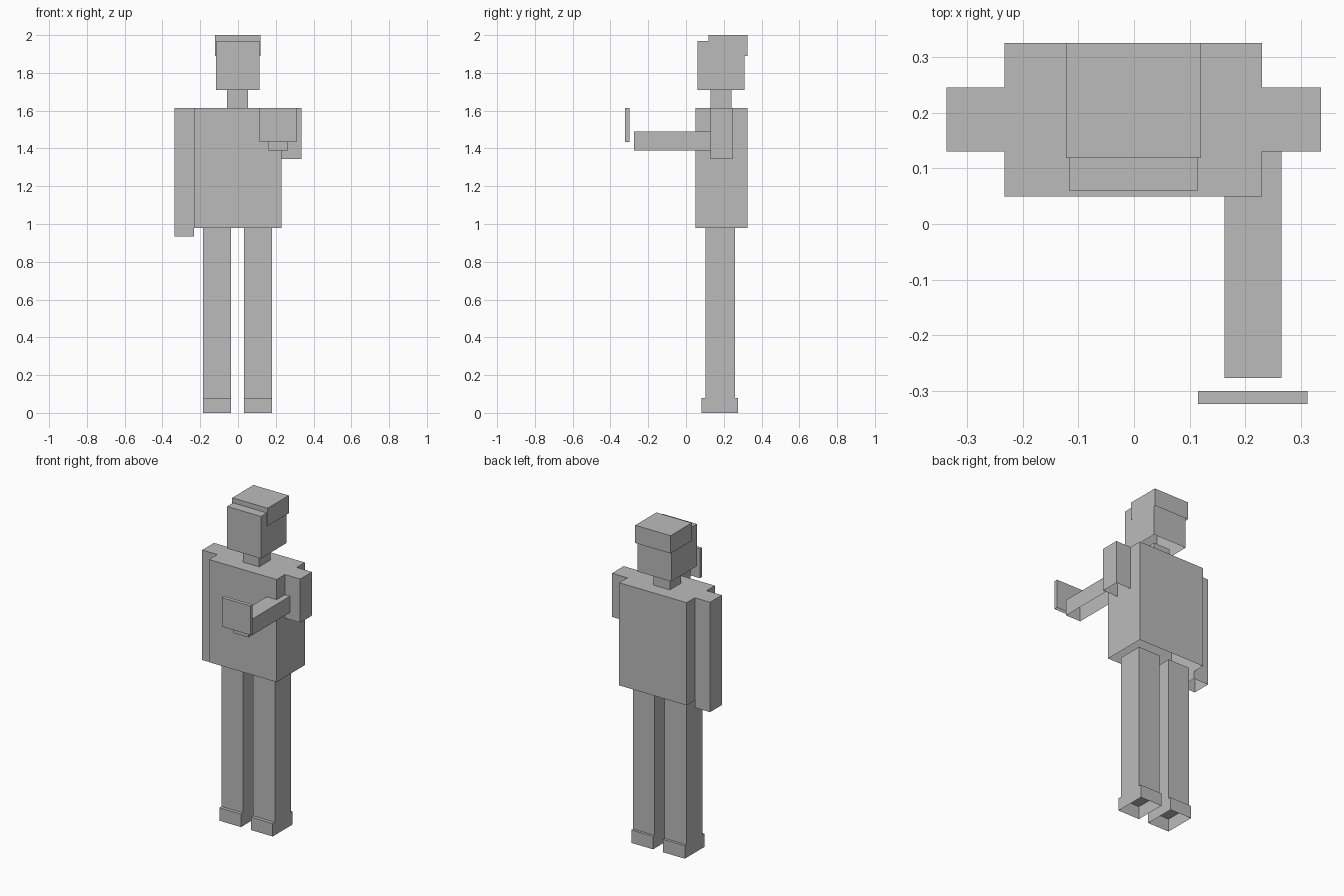
import bpy, bmesh

if "Cube" in bpy.data.objects:
    bpy.data.objects.remove(bpy.data.objects["Cube"])

grey = bpy.data.materials.new("plain grey")
grey.diffuse_color = (0.5, 0.5, 0.5, 1)
grey.use_nodes = True
grey.node_tree.nodes["Principled BSDF"].inputs["Base Color"].default_value = grey.diffuse_color


def shell(name, x, y, z):
    """Box shell spanning the given ranges, open underneath."""
    bm = bmesh.new()
    bmesh.ops.create_cube(bm, size=1)
    for v in bm.verts:
        v.co = [r[0] if c < 0 else r[1] for c, r in zip(v.co, (x, y, z))]
    bm.normal_update()
    under = [f for f in bm.faces if f.normal.z < -0.9]
    bmesh.ops.delete(bm, geom=under, context='FACES')
    mesh = bpy.data.meshes.new(name)
    bm.to_mesh(mesh)
    bm.free()
    mesh.materials.append(grey)
    obj = bpy.data.objects.new(name, mesh)
    bpy.context.collection.objects.link(obj)
    return obj


# Legs and shoes
for side, x in (("right", (-0.185, -0.036)), ("left", (0.032, 0.181))):
    shell(side + "_leg", x, (0.102, 0.26), (0.08, 0.98))
    shell(side + "_shoe", x, (0.081, 0.276), (0.0, 0.08))

# Body, neck and head
shell("torso", (-0.232, 0.23), (0.049, 0.325), (0.98, 1.615))
shell("neck", (-0.058, 0.054), (0.13, 0.24), (1.615, 1.71))
shell("head", (-0.117, 0.115), (0.06, 0.311), (1.71, 1.97))
shell("hair", (-0.122, 0.12), (0.118, 0.325), (1.89, 2.0))

# Hanging arm
shell("right_arm", (-0.336, -0.232), (0.13, 0.245), (0.935, 1.615))

# Bent arm holding an upright plate
shell("left_upper_arm", (0.23, 0.335), (0.13, 0.245), (1.345, 1.615))
shell("left_forearm", (0.162, 0.265), (-0.276, 0.13), (1.39, 1.49))
shell("held_plate", (0.115, 0.311), (-0.323, -0.3), (1.435, 1.615))
